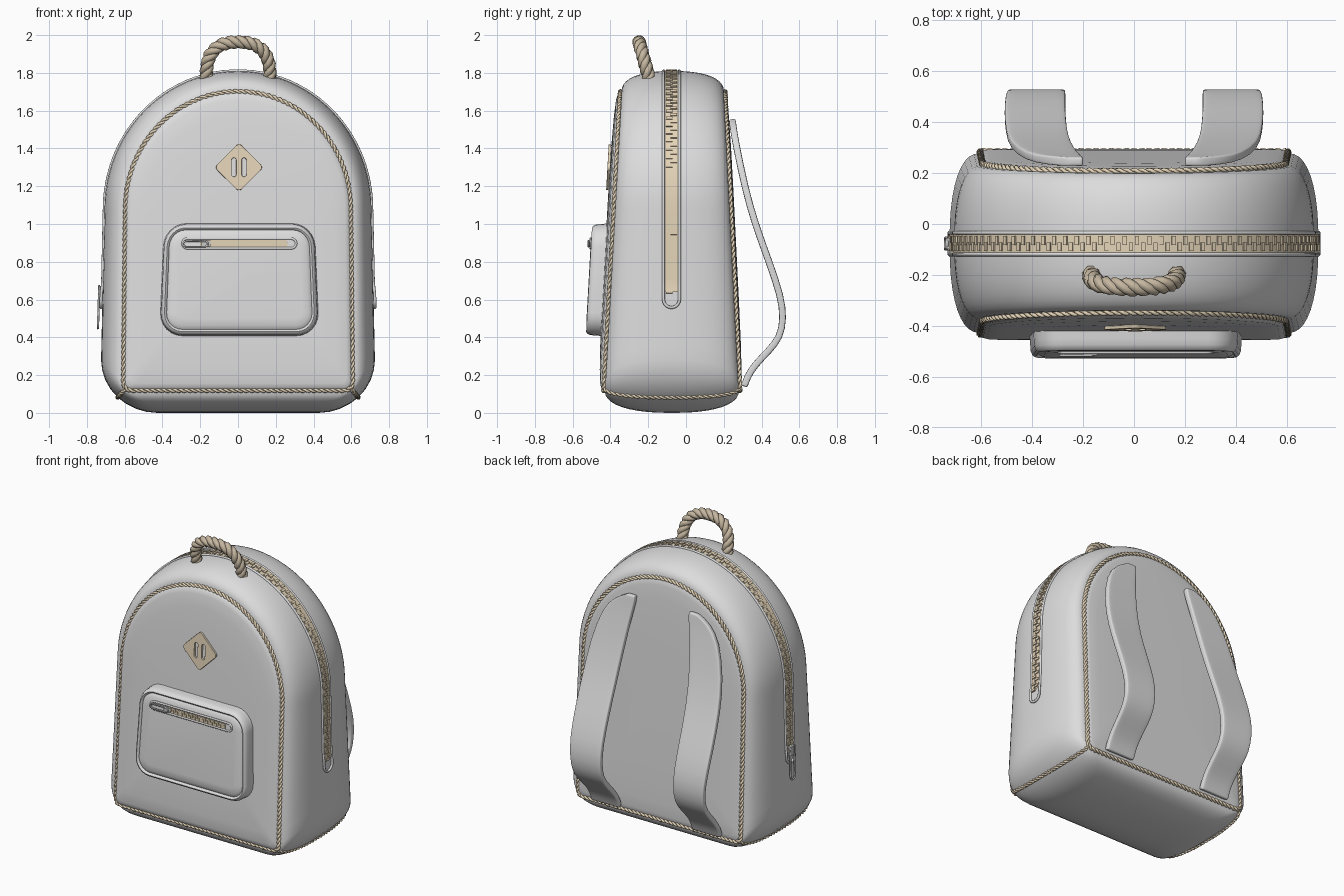
import bpy, bmesh, math
from mathutils import Vector as V

if "Cube" in bpy.data.objects:
    bpy.data.objects.remove(bpy.data.objects["Cube"])


def material(name, rgb):
    m = bpy.data.materials.new(name)
    m.use_nodes = True
    m.diffuse_color = (*rgb, 1)
    m.node_tree.nodes["Principled BSDF"].inputs["Base Color"].default_value = (*rgb, 1)
    return m


GREY = material("grey fabric", (0.72, 0.72, 0.72))
METAL = material("grey metal", (0.58, 0.58, 0.58))
TAN = material("tan", (0.78, 0.66, 0.48))
ROPE = material("rope tan", (0.56, 0.47, 0.35))
meshes = []


def add(name, data, mat):
    ob = bpy.data.objects.new(name, data)
    bpy.context.collection.objects.link(ob)
    data.materials.append(mat)
    if ob.type == 'MESH':
        meshes.append(ob)
    return ob


def finish(name, bm, mat):
    bmesh.ops.recalc_face_normals(bm, faces=bm.faces)
    me = bpy.data.meshes.new(name)
    bm.to_mesh(me)
    bm.free()
    return add(name, me, mat)


def loft(name, rings, mat, closed=True, caps=(False, False)):
    """Skin a row of equal point rings."""
    bm = bmesh.new()
    vs = [[bm.verts.new(p) for p in r] for r in rings]
    n = len(rings[0])
    for a, b in zip(vs, vs[1:]):
        for i in range(n if closed else n - 1):
            j = (i + 1) % n
            bm.faces.new((a[i], a[j], b[j], b[i]))
    for use, ring in zip(caps, (vs[0], vs[-1])):
        if use:
            bm.faces.new(ring)
    return finish(name, bm, mat)


def boxes(name, items, mat):
    """Items are (centre, axis, side, up) with half-length axes."""
    bm = bmesh.new()
    for c, a, b, u in items:
        q = [[bm.verts.new(c + a * i + b * j + u * k) for i, j in ((-1, -1), (1, -1), (1, 1), (-1, 1))]
             for k in (-1, 1)]
        bm.faces.new(q[0])
        bm.faces.new(q[1])
        for i in range(4):
            j = (i + 1) % 4
            bm.faces.new((q[0][i], q[0][j], q[1][j], q[1][i]))
    return finish(name, bm, mat)


def resample(pts, step, closed=False):
    pts = [V(p) for p in pts] + ([V(pts[0])] if closed else [])
    total = sum((b - a).length for a, b in zip(pts, pts[1:]))
    n = max(2, round(total / step))
    out, run, k = [], 0.0, 0
    for i in range(n if closed else n + 1):
        d = total * i / n
        while k < len(pts) - 2 and run + (pts[k + 1] - pts[k]).length < d:
            run += (pts[k + 1] - pts[k]).length
            k += 1
        seg = pts[k + 1] - pts[k]
        out.append(pts[k] + seg * ((d - run) / max(seg.length, 1e-9)))
    return out


def tube(name, lines, radius, mat, closed=False, res=1):
    cu = bpy.data.curves.new(name, 'CURVE')
    cu.dimensions = '3D'
    cu.bevel_depth, cu.bevel_resolution, cu.use_fill_caps = radius, res, True
    for pts in lines:
        sp = cu.splines.new('POLY')
        sp.points.add(len(pts) - 1)
        for q, p in zip(sp.points, pts):
            q.co = (*p, 1)
        sp.use_cyclic_u, sp.use_smooth = closed, True
    return add(name, cu, mat)


def rope(name, pts, radius, pitch, strands, ref, mat, closed=False):
    """Twist several strands round a path."""
    pts = resample(pts, pitch / 8, closed)
    n, lines = len(pts), [[] for _ in range(strands)]
    turns = max(1, round(n / 8))
    for i, p in enumerate(pts):
        a, b = (pts[i - 1], pts[(i + 1) % n]) if closed else (pts[max(i - 1, 0)], pts[min(i + 1, n - 1)])
        t = (b - a).normalized()
        u = (V(ref) - t * t.dot(V(ref))).normalized()
        w = t.cross(u)
        for s in range(strands):
            ang = 2 * math.pi * (turns * i / n + s / strands)
            lines[s].append(p + (u * math.cos(ang) + w * math.sin(ang)) * radius * 0.5)
    return tube(name, lines, radius * 0.55, mat, closed)


def outline(w, taper, z0, zs, top, rx, rz):
    """Arched bag outline in x, z, starting at the bottom centre."""
    h = [((w - rx) * i / 8, z0) for i in range(8)]
    h += [(w - rx + rx * math.sin(a), z0 + rz - rz * math.cos(a)) for a in (math.pi * i / 16 for i in range(9))]
    h += [(w - taper * i / 12, z0 + rz + (zs - z0 - rz) * i / 12) for i in range(1, 13)]
    h += [((w - taper) * math.cos(a), zs + (top - zs) * math.sin(a)) for a in (math.pi * i / 48 for i in range(1, 25))]
    return h + [(-x, z) for x, z in h[-2:0:-1]]


def front_y(z):
    return -0.43 + 0.056 * (z - 0.12)


def back_y(z):
    return 0.28 - 0.05 * (z - 0.12)


# Main body: bulging band between the front and back seams
SEAM = outline(0.605, 0.01, 0.12, 1.08, 1.70, 0.04, 0.04)
MID = outline(0.725, 0.018, 0.0, 1.08, 1.81, 0.30, 0.28)
CORNER = 12


def body_ring(deg):
    th = math.radians(deg)
    s = math.copysign(abs(math.sin(th)) ** 0.85, th)
    f = max(math.cos(th), 0) ** 0.85
    ring = []
    for (x, z), (mx, mz) in zip(SEAM, MID):
        a, b = front_y(z), back_y(z)
        ring.append(V((x + (mx - x) * f, (a + b) / 2 + s * (b - a) / 2, z + (mz - z) * f)))
    return ring


rings = [body_ring(-90 + 9 * i) for i in range(21)]
loft("bag_body", rings, GREY)

# Padded front and back panels
for name, base, sign, bulge in (("front_panel", front_y, -1, 0.04), ("back_panel", back_y, 1, 0.024)):
    pr = []
    for k, d in ((1, -0.01), (0.992, 0.3), (0.98, 0.5), (0.95, 0.66), (0.85, 0.82), (0.65, 0.95), (0.35, 1), (0.08, 1)):
        pts = [(x * k, 0.85 + (z - 0.85) * k) for x, z in SEAM]
        pr.append([V((x, base(z) + sign * bulge * d, z)) for x, z in pts])
    loft(name, pr, GREY, caps=(False, True))

# Twisted piping round both seams and across the bottom corners
for name, ring, sign in (("front_piping", rings[0], -1), ("back_piping", rings[-1], 1)):
    rope(name, [p + V((0, sign * 0.005, 0)) for p in ring], 0.014, 0.06, 2, (0, 1, 0), TAN, True)
for name, idx in (("left_corner_piping", CORNER), ("right_corner_piping", -CORNER)):
    rope(name, [r[idx] for r in rings], 0.012, 0.06, 2, (1, 0, 0.3), TAN)

# Main zipper over the top: tape, teeth and lips
ZY = -0.077
arch = [V((x, ZY, z)) for x, z in MID if z > 0.66]
arch = [V((0.722, ZY, 0.64))] + arch + [V((-0.722, ZY, 0.64))]
arch = resample(arch, 0.024)
frames = []
for i, p in enumerate(arch):
    t = (arch[min(i + 1, len(arch) - 1)] - arch[max(i - 1, 0)]).normalized()
    frames.append((p, t, V((t.z, 0, -t.x))))
loft("zipper_tape", [[p + n * h + V((0, y, 0)) for y, h in
     ((-0.036, -0.01), (-0.036, 0.003), (0.036, 0.003), (0.036, -0.01))] for p, t, n in frames], TAN, closed=False)
boxes("zipper_teeth", [(p + n * 0.004 + V((0, 0.012 if i % 2 else -0.012, 0)), t * 0.008, V((0, 0.017, 0)), n * 0.005)
                       for i, (p, t, n) in enumerate(frames)], TAN)
lip = [p + n * 0.001 + V((0, 0.042, 0)) for p, t, n in frames]
end = [V((-0.725, ZY + 0.042 * math.cos(a), 0.60 - 0.042 * math.sin(a))) for a in (math.pi * i / 10 for i in range(11))]
lip += end + [p + n * 0.001 - V((0, 0.042, 0)) for p, t, n in reversed(frames)]
lip += [V((-p.x, p.y, p.z)) for p in reversed(end)]
tube("zipper_lip", [lip], 0.008, GREY, True)


def capsule(cx, cz, half, r, n=8):
    """Horizontal rounded slot outline."""
    out = []
    for side, start in ((1, -90), (-1, 90)):
        for i in range(n + 1):
            a = math.radians(start + 180 * i / n)
            out.append((cx + side * half + r * math.cos(a), cz + r * math.sin(a)))
    return out


# Side zipper pull
X, Y, Z = V((1, 0, 0)), V((0, 1, 0)), V((0, 0, 1))
boxes("side_slider", [(V((-0.728, ZY, 0.64)), Z * 0.032, Y * 0.022, X * 0.010)], METAL)
tube("side_pull", [[V((-0.738 + 0.03 * (v - 0.56), ZY + w, v)) for v, w in capsule(0.56, 0, 0.09, 0.022)]],
     0.006, METAL, True)


def rrect(hw, z0, z1, r, d=0.0, n=6):
    """Rounded rectangle inset by d, a little narrower at the top."""
    hw, z0, z1, r = hw - d, z0 + d, z1 - d, max(r - d, 0.01)
    out = []
    for sx, cz, start in ((1, z0 + r, -90), (1, z1 - r, 0), (-1, z1 - r, 90), (-1, z0 + r, 180)):
        for i in range(n + 1):
            a = math.radians(start + 90 * i / n)
            z = cz + r * math.sin(a)
            out.append(((sx * (hw - r) + r * math.cos(a)) * (1.0 - 0.1 * (z - z0)), z))
    return out


# Front pocket with a raised rim
pocket = []
for d, depth in ((-0.004, -0.02), (0, 0.03), (0.002, 0.055), (0.010, 0.072), (0.020, 0.078), (0.028, 0.074),
                 (0.032, 0.066), (0.038, 0.070), (0.052, 0.077), (0.09, 0.080)):
    pocket.append([V((x + 0.007, front_y(z) - 0.038 - depth, z)) for x, z in rrect(0.42, 0.41, 1.0, 0.12, d)])
loft("front_pocket", pocket, GREY, caps=(False, True))

# Pocket zipper
py, pz = front_y(0.9) - 0.118, 0.897
tube("pocket_zipper_rim", [[V((x, py, z)) for x, z in capsule(0.007, pz, 0.275, 0.026)]], 0.007, GREY, True)
boxes("pocket_zipper_tape", [(V((0.03, py, pz)), X * 0.23, Y * 0.003, Z * 0.018)], TAN)
boxes("pocket_zipper_teeth", [(V((-0.16 + 0.016 * i, py - 0.004, pz + (0.006 if i % 2 else -0.006))),
                               X * 0.0055, Z * 0.010, Y * 0.004) for i in range(27)], TAN)
boxes("pocket_slider", [(V((-0.17, py - 0.005, pz)), X * 0.024, Z * 0.016, Y * 0.007)], METAL)
tube("pocket_pull", [[V((x, py - 0.012, z)) for x, z in capsule(-0.225, pz - 0.002, 0.05, 0.015)]], 0.005, METAL, True)

# Diamond patch with two slots
cu = bpy.data.curves.new("diamond_patch", 'CURVE')
cu.dimensions, cu.fill_mode = '2D', 'BOTH'
cu.extrude, cu.bevel_depth = 0.005, 0.002
c45 = math.sqrt(0.5)
square = [((x - z) * c45, (x + z) * c45) for sx, sz, st in ((1, -1, -90), (1, 1, 0), (-1, 1, 90), (-1, -1, 180))
          for x, z in ((sx * 0.07 + 0.02 * math.cos(math.radians(st + 18 * i)),
                        sz * 0.07 + 0.02 * math.sin(math.radians(st + 18 * i))) for i in range(6))]
slots = [[(z + s, x) for x, z in capsule(0, 0, 0.038, 0.014)] for s in (-0.027, 0.027)]
for shape in [square] + slots:
    sp = cu.splines.new('POLY')
    sp.points.add(len(shape) - 1)
    for q, (x, z) in zip(sp.points, shape):
        q.co = (x, z, 0, 1)
    sp.use_cyclic_u = True
patch = add("diamond_patch", cu, TAN)
patch.location = (0.005, -0.409, 1.30)
patch.rotation_euler.x = math.radians(86.8)

# Rope carry handle
path = [V((0.168, -0.195, 1.75))]
for i in range(25):
    a = math.pi * i / 24
    c, s = math.cos(a), math.sin(a)
    z = 1.79 + 0.173 * max(s, 0) ** 0.8
    path.append(V((0.168 * math.copysign(abs(c) ** 0.8, c), -0.20 - 0.28 * (z - 1.79), z)))
path.append(V((-0.168, -0.195, 1.75)))
rope("carry_handle", path, 0.036, 0.13, 3, (0, 1, 0), ROPE)

# Shoulder straps: rows of (z, y, inner x, outer x)
ROWS = ((1.555, 0.245, 0.20, 0.26), (1.51, 0.25, 0.20, 0.35), (1.42, 0.265, 0.22, 0.43), (1.2, 0.31, 0.25, 0.49),
        (1.0, 0.365, 0.265, 0.505), (0.8, 0.44, 0.27, 0.51), (0.62, 0.502, 0.27, 0.505), (0.5, 0.517, 0.27, 0.495),
        (0.4, 0.498, 0.27, 0.49), (0.33, 0.44, 0.27, 0.485), (0.25, 0.36, 0.27, 0.48), (0.19, 0.325, 0.27, 0.48),
        (0.14, 0.308, 0.27, 0.48))
for name, side in (("left_strap", 1), ("right_strap", -1)):
    grid = [[V((side * (a + (b - a) * k / 4), y, z)) for k in range(5)] for z, y, a, b in ROWS]
    strap = loft(name, grid, GREY, closed=False)
    sol = strap.modifiers.new("thickness", 'SOLIDIFY')
    sol.thickness, sol.offset = 0.036, 0
    bev = strap.modifiers.new("soft_edge", 'BEVEL')
    bev.width, bev.segments, bev.angle_limit = 0.009, 2, math.radians(50)
    strap.modifiers.new("smooth", 'SUBSURF').levels = 1

# Smooth shading with sharp edges kept
bpy.ops.object.select_all(action='DESELECT')
for ob in meshes:
    ob.select_set(True)
bpy.context.view_layer.objects.active = meshes[0]
bpy.ops.object.shade_smooth_by_angle(angle=math.radians(40))
